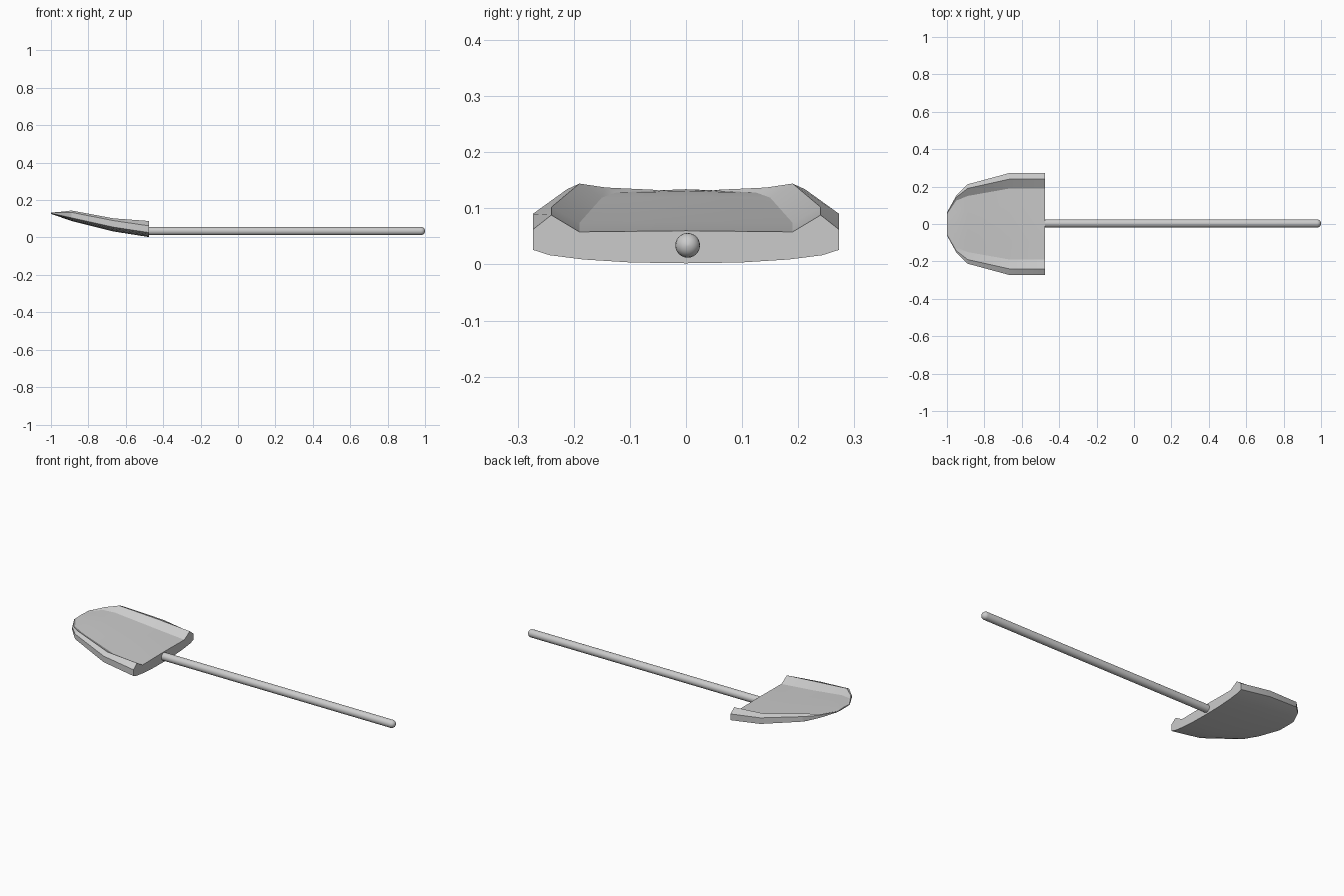
import bpy, bmesh, math

if "Cube" in bpy.data.objects:
    bpy.data.objects.remove(bpy.data.objects["Cube"])

def finish(name, bm, angle):
    bmesh.ops.recalc_face_normals(bm, faces=bm.faces[:])
    me = bpy.data.meshes.new(name)
    bm.to_mesh(me)
    bm.free()
    ob = bpy.data.objects.new(name, me)
    bpy.context.collection.objects.link(ob)
    bpy.ops.object.select_all(action='DESELECT')
    ob.select_set(True)
    bpy.context.view_layer.objects.active = ob
    bpy.ops.object.shade_smooth_by_angle(angle=math.radians(angle))
    return ob

def loft(bm, rings):
    loops = [[bm.verts.new(p) for p in r] for r in rings]
    n = len(loops[0])
    for a, b in zip(loops, loops[1:]):
        for i in range(n):
            j = (i + 1) % n
            bm.faces.new((a[i], a[j], b[j], b[i]))
    bm.faces.new(loops[0])
    bm.faces.new(loops[-1])

# Blade: slab with raised side rims, narrowing and curving up to a thin tip
# x, half width, bottom centre z, bottom edge z, side top z, rim y, rim z, floor y, floor z
stations = [
    (-0.475, .273, .002, .026, .062, .240, .088, .190, .058),
    (-0.665, .273, .032, .055, .090, .240, .102, .190, .074),
    (-0.890, .212, .088, .105, .134, .190, .144, .150, .119),
    (-0.950, .152, .109, .118, .134, .143, .137, .125, .128),
    (-1.000, .062, .126, .129, .133, .058, .133, .050, .132),
]
rings = []
for x, w, zc, ze, zs, ry, rz, fy, fz in stations:
    bottom = [(w * f, zc + (ze - zc) * g) for f, g in ((.36, .06), (.67, .28), (.89, .6))]
    half = bottom + [(w, ze), (w, zs), (ry, rz), (fy, fz), (fy * .5, fz + .001)]
    right = [(x, y, z) for y, z in half]
    left = [(x, -y, z) for y, z in reversed(half)]
    rings.append([(x, 0, zc)] + right + [(x, 0, fz + .002)] + left)
bm = bmesh.new()
loft(bm, rings)
finish("blade", bm, 25)

# Handle: round pole with a domed end
R, CY, CZ, N = 0.022, 0.003, 0.034, 24
profile = [(-0.485, R)]
for k in range(6):
    a = math.radians(k * 17)
    profile.append((1 - R + R * math.sin(a), R * math.cos(a)))
profile.append((1.0, 0.0008))
bm = bmesh.new()
loft(bm, [[(x, CY + r * math.cos(2 * math.pi * i / N), CZ + r * math.sin(2 * math.pi * i / N))
           for i in range(N)] for x, r in profile])
finish("handle", bm, 40)
